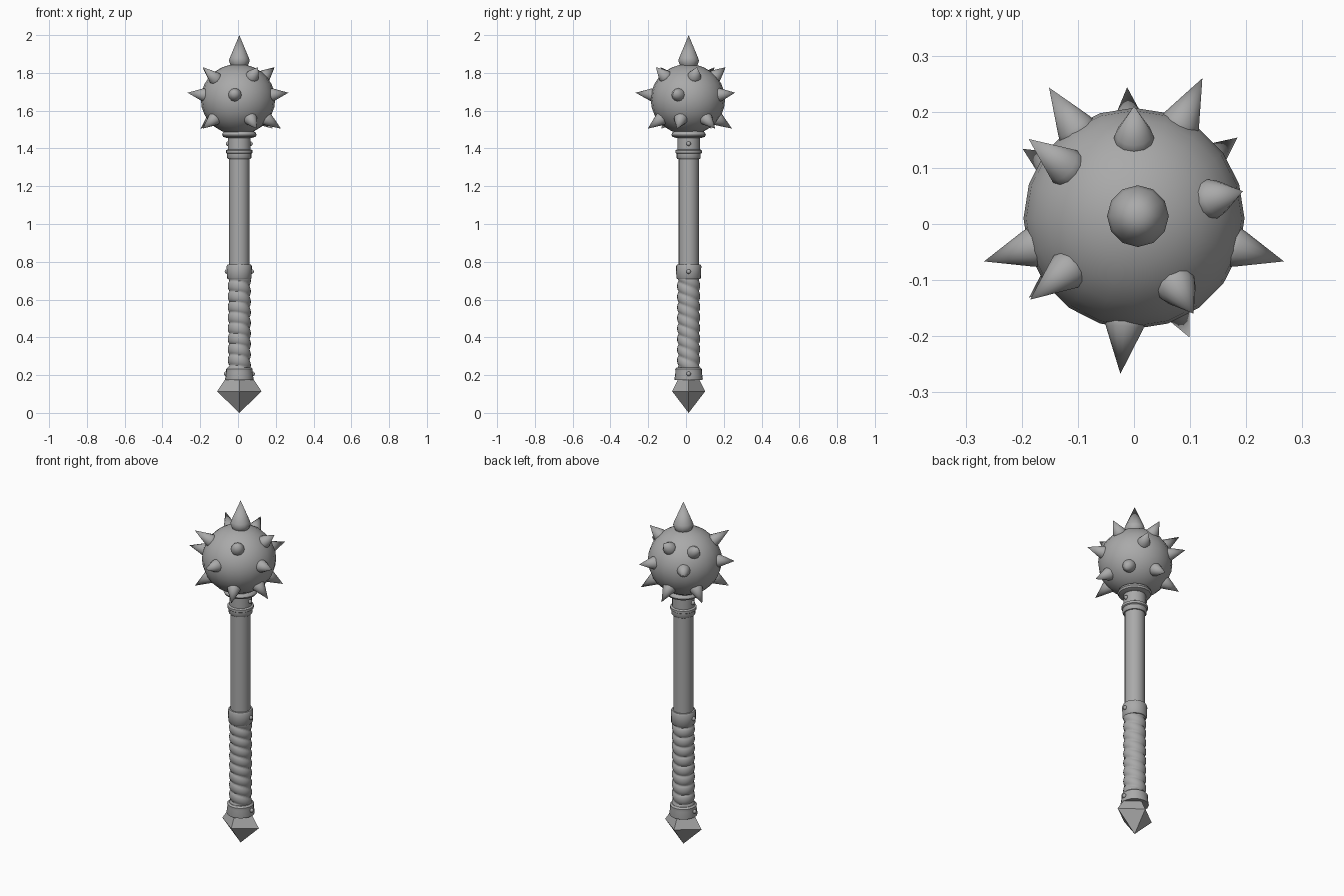
import bpy, bmesh, math
from mathutils import Vector

cube = bpy.data.objects.get("Cube")
if cube:
    bpy.data.objects.remove(cube, do_unlink=True)

AX, AY = 0.007, 0.014                    # axis of the weapon
BALL = Vector((0.0, 0.01, 1.66))
TAU = math.tau

iron = bpy.data.materials.new("grey_iron")
iron.use_nodes = True
iron.diffuse_color = (0.4, 0.4, 0.4, 1)
iron.node_tree.nodes["Principled BSDF"].inputs["Base Color"].default_value = (0.4, 0.4, 0.4, 1)


def finish(name, bm, smooth=40):
    bmesh.ops.recalc_face_normals(bm, faces=bm.faces)
    mesh = bpy.data.meshes.new(name)
    bm.to_mesh(mesh)
    bm.free()
    mesh.materials.append(iron)
    obj = bpy.data.objects.new(name, mesh)
    bpy.context.collection.objects.link(obj)
    if smooth:
        bpy.ops.object.select_all(action='DESELECT')
        obj.select_set(True)
        bpy.context.view_layer.objects.active = obj
        bpy.ops.object.shade_smooth_by_angle(angle=math.radians(smooth))
    return obj


def lathe(name, profile, sides, radius=None, scale_y=1.0, smooth=40):
    """Turn (r, z) points about z; radius(r, z, angle) may vary the surface."""
    bm = bmesh.new()
    rings = []
    for r, z in profile:
        ring = []
        for i in range(sides if r > 0 else 1):
            a = TAU * i / sides
            d = radius(r, z, a) if radius else r
            ring.append(bm.verts.new((d * math.cos(a), d * math.sin(a) * scale_y, z)))
        rings.append(ring)
    for low, high in zip(rings, rings[1:]):
        for i in range(sides):
            j = (i + 1) % sides
            if len(low) == 1:
                bm.faces.new((low[0], high[j], high[i]))
            elif len(high) == 1:
                bm.faces.new((low[i], low[j], high[0]))
            else:
                bm.faces.new((low[i], low[j], high[j], high[i]))
    for ring in (rings[0], rings[-1]):
        if len(ring) > 1:
            bm.faces.new(ring)
    obj = finish(name, bm, smooth)
    obj.location = (AX, AY, 0)
    return obj


# Shaft, collars and pommel
lathe("shaft", [(0.054, 0.7), (0.054, 1.4)], 16)
lathe("neck", [(0.06, 1.37), (0.06, 1.47)], 20)
lathe("neck_ring", [(0.06, 1.345), (0.064, 1.35), (0.064, 1.372), (0.07, 1.376),
                    (0.07, 1.39), (0.062, 1.395)], 20)
lathe("head_ring", [(0.066, 1.455), (0.086, 1.462), (0.091, 1.472), (0.086, 1.485),
                    (0.07, 1.495)], 20)
lathe("upper_grip_collar", [(0.06, 0.708), (0.065, 0.714), (0.067, 0.776), (0.062, 0.786)], 20)
lathe("lower_grip_collar", [(0.074, 0.175), (0.075, 0.18), (0.07, 0.215), (0.071, 0.232),
                            (0.062, 0.24)], 20)
lathe("pommel", [(0, 0), (0.118, 0.114), (0.072, 0.182)], 4, scale_y=0.74, smooth=0)


# Grip wrapped with slanted winding strips
def wrap(r, z, a):
    phase = (z + 0.25 * r * math.sin(a)) / 0.056 + a / TAU
    return r + 0.011 * math.sqrt(abs(math.sin(math.pi * phase)))


ROWS = 90
lathe("wrapped_grip", [(0.05, 0.23 + 0.49 * i / ROWS) for i in range(ROWS + 1)], 24, wrap, smooth=60)

# Rivets on both sides of the collars
for place, z, r in (("lower", 0.207, 0.071), ("upper", 0.748, 0.066), ("neck", 1.425, 0.06)):
    for side, s in (("left", 1), ("right", -1)):
        bm = bmesh.new()
        bmesh.ops.create_uvsphere(bm, u_segments=10, v_segments=6, radius=0.012)
        rivet = finish(f"{place}_rivet_{side}", bm)
        rivet.location = (AX + s * r, AY, z)

# Spiked ball
bm = bmesh.new()
bmesh.ops.create_uvsphere(bm, u_segments=20, v_segments=14, radius=0.197)
ball = finish("ball", bm)
ball.location = BALL
ball.scale.z = 0.95

lathe("top_spike", [(0.04, 1.83), (0.048, 1.845), (0.055, 1.865), (0.05, 1.88), (0, 2.0)], 12)

# Rows of spikes: compass angles, tip reach from the axis and tip height
rows = {
    "upper": ((90, 14, -58, 218, 143), 0.2, 1.83),
    "middle": ((123, 64, -16, -95, 196), 0.278, 1.695),
    "lower": ((93, 148, 217, -65, -14, 38), 0.234, 1.505),
}
for row, (angles, reach, height) in rows.items():
    for n, deg in enumerate(angles):
        a = math.radians(deg)
        out = reach + (0.035 if deg in (143, 218) else 0)
        arm = Vector((out * math.cos(a), out * math.sin(a), height - BALL.z))
        tip = arm.length
        spike = lathe(f"{row}_spike_{n + 1}",
                      [(0.028, 0.16), (0.034, 0.178), (0.036, 0.188), (0.033, 0.198), (0, tip)], 12)
        spike.location = BALL
        spike.rotation_euler = arm.to_track_quat('Z', 'Y').to_euler()
